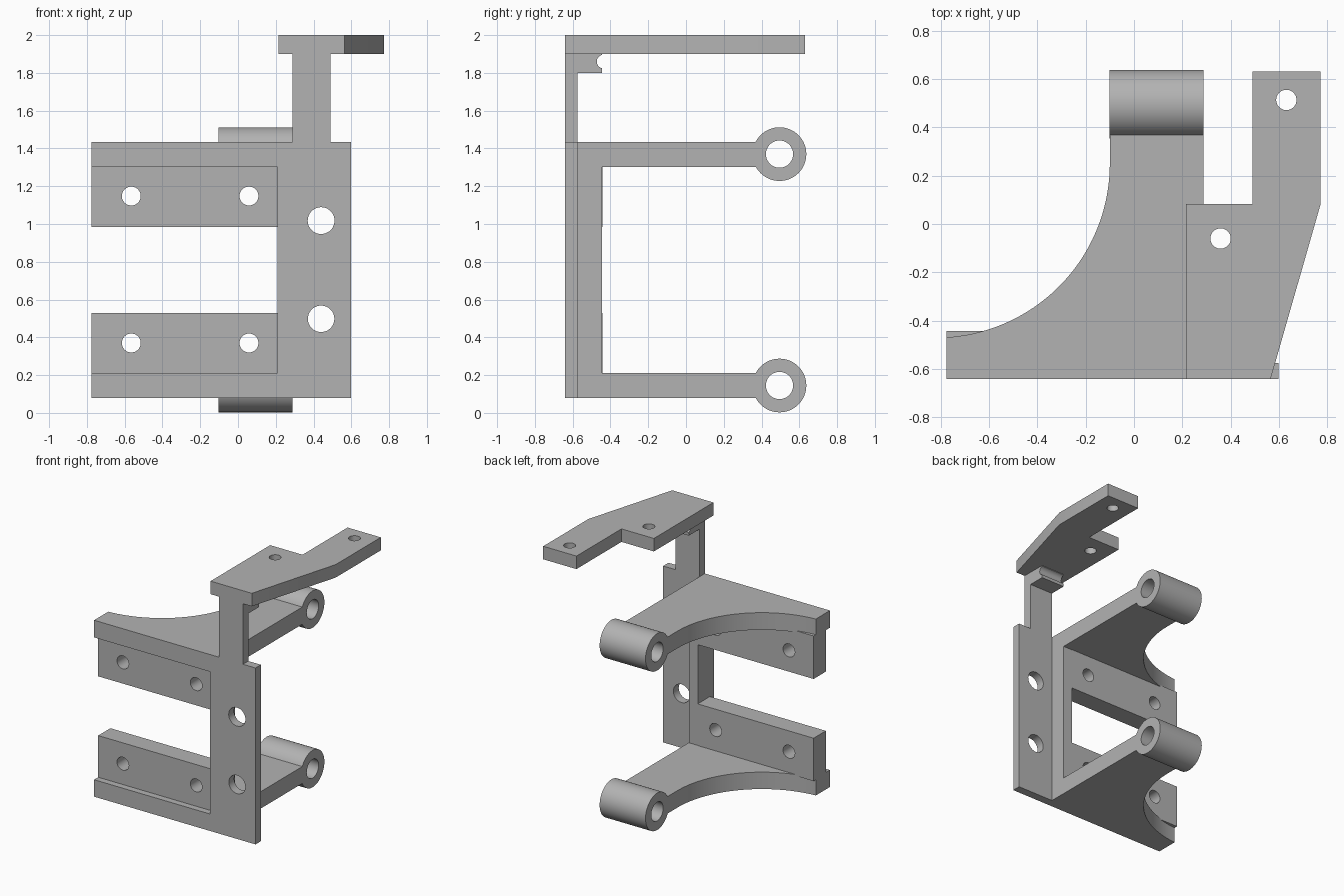
import bpy, bmesh, math

if "Cube" in bpy.data.objects:
    bpy.data.objects.remove(bpy.data.objects["Cube"])

grey = bpy.data.materials.new("plain_grey")
grey.diffuse_color = (0.45, 0.45, 0.45, 1)
grey.use_nodes = True
grey.node_tree.nodes["Principled BSDF"].inputs["Base Color"].default_value = grey.diffuse_color

# how a flat profile point (a, b) at depth d maps to space, per extrusion axis
AXES = {"x": lambda a, b, d: (d, a, b),
        "y": lambda a, b, d: (a, d, b),
        "z": lambda a, b, d: (a, b, d)}


def arc(cx, cy, r, start, end, n):
    return [(cx + r * math.cos(math.radians(start + (end - start) * i / n)),
             cy + r * math.sin(math.radians(start + (end - start) * i / n)))
            for i in range(n + 1)]


def circle(cx, cy, r, n=48):
    return arc(cx, cy, r, 0, 360, n)[:-1]


def rect(a0, b0, a1, b1):
    return [(a0, b0), (a1, b0), (a1, b1), (a0, b1)]


def extrude(name, axis, d0, d1, outline, holes=()):
    """Fill an outline with holes and extrude it from d0 to d1."""
    bm = bmesh.new()
    edges = []
    for loop in (outline, *holes):
        vs = [bm.verts.new(AXES[axis](a, b, d0)) for a, b in loop]
        edges += [bm.edges.new((vs[i - 1], vs[i])) for i in range(len(vs))]
    bmesh.ops.triangle_fill(bm, edges=edges, use_beauty=True)
    ext = bmesh.ops.extrude_face_region(bm, geom=bm.faces[:])
    moved = [g for g in ext["geom"] if isinstance(g, bmesh.types.BMVert)]
    bmesh.ops.translate(bm, verts=moved, vec=AXES[axis](0, 0, d1 - d0))
    bmesh.ops.recalc_face_normals(bm, faces=bm.faces[:])
    me = bpy.data.meshes.new(name)
    bm.to_mesh(me)
    bm.free()
    me.materials.append(grey)
    ob = bpy.data.objects.new(name, me)
    bpy.context.collection.objects.link(ob)
    bpy.ops.object.select_all(action="DESELECT")
    ob.select_set(True)
    bpy.context.view_layer.objects.active = ob
    bpy.ops.object.shade_smooth_by_angle(angle=math.radians(30))
    return ob


FRONT, BACK, THIN = -0.64, -0.445, -0.575
LEFT, INNER, JOIN = -0.775, 0.21, 0.288

# curved arms, hinge barrels and mounting bars, lower and upper
sweep = arc(-0.82, 0.25, 0.72, 0, -86.4, 40)
arm = [(LEFT, FRONT), (JOIN, FRONT), (JOIN, 0.385), (-0.1, 0.385)] + sweep
for side, z0, z1, zc, bar0, bar1, hz in (
        ("lower", 0.08, 0.21, 0.145, 0.2, 0.53, 0.37),
        ("upper", 1.303, 1.435, 1.37, 0.985, 1.315, 1.148)):
    extrude(side + "_arm", "z", z0, z1, arm)
    extrude(side + "_hinge_barrel", "x", -0.102, JOIN,
            circle(0.495, zc, 0.142, 64), [circle(0.495, zc, 0.072)])
    extrude(side + "_mounting_bar", "y", -0.59, BACK + 0.003,
            rect(LEFT, bar0, INNER, bar1),
            [circle(x, hz, 0.05) for x in (-0.565, 0.058)])

# thick column joining the two arms
extrude("column", "z", 0.21, 1.303, rect(INNER, FRONT, JOIN, BACK))

# thin front plate with its narrow stem
extrude("front_plate", "y", FRONT, THIN,
        [(JOIN, 0.08), (0.597, 0.08), (0.597, 1.435), (0.49, 1.435),
         (0.49, 1.9), (JOIN, 1.9)],
        [circle(0.44, 1.018, 0.071), circle(0.44, 0.498, 0.07)])

# ledge under the top plate with a round groove
groove = arc(-0.435, 1.86, 0.037, 255, 105, 16)
extrude("grooved_ledge", "x", JOIN, 0.49,
        [(THIN, 1.8), (BACK, 1.8)] + groove + [(BACK, 1.9), (THIN, 1.9)])

# slanted top plate
extrude("top_plate", "z", 1.9, 2.0,
        [(0.215, FRONT), (0.565, FRONT), (0.772, 0.083), (0.772, 0.63),
         (0.49, 0.63), (0.49, 0.083), (0.215, 0.083)],
        [circle(0.358, -0.06, 0.042), circle(0.63, 0.513, 0.042)])
